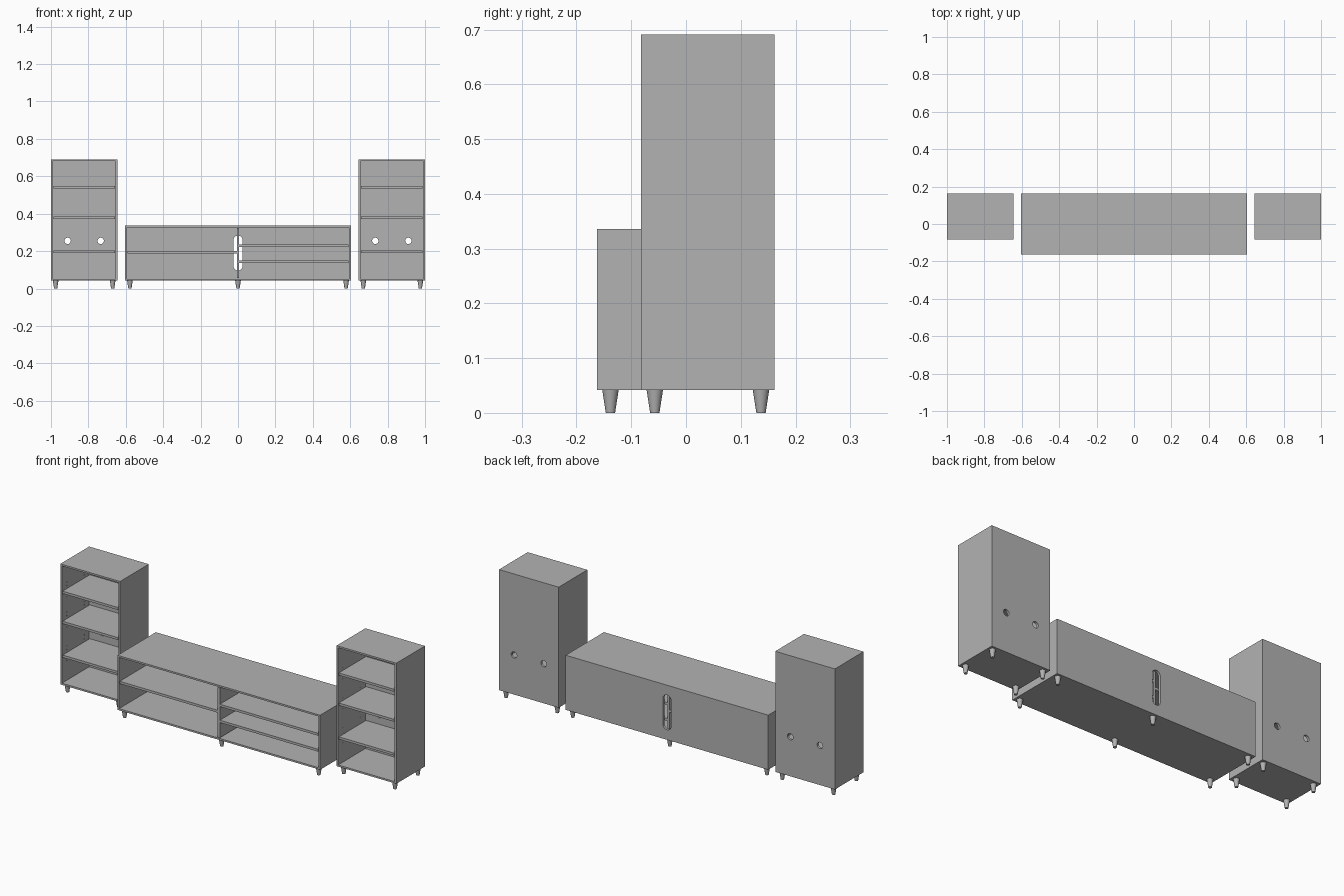
import bpy
import bmesh
from math import pi
from mathutils import Matrix, Vector

cube = bpy.data.objects.get("Cube")
if cube:
    bpy.data.objects.remove(cube)

BOARD = 0.013          # panel thickness
BASE, BACK = 0.042, 0.162
LEG_INSET = 0.025

grey = bpy.data.materials.new("grey_paint")
grey.use_nodes = True
grey.diffuse_color = (0.45, 0.45, 0.45, 1)
grey.node_tree.nodes["Principled BSDF"].inputs["Base Color"].default_value = grey.diffuse_color


def finish(bm, name):
    mesh = bpy.data.meshes.new(name)
    bm.to_mesh(mesh)
    bm.free()
    mesh.materials.append(grey)
    obj = bpy.data.objects.new(name, mesh)
    bpy.context.collection.objects.link(obj)
    return obj


def add_box(bm, low, high):
    low, high = Vector(low), Vector(high)
    matrix = Matrix.Translation((low + high) / 2) @ Matrix.Diagonal((high - low).to_4d())
    bmesh.ops.create_cube(bm, size=1, matrix=matrix)


def box(name, low, high):
    bm = bmesh.new()
    add_box(bm, low, high)
    return finish(bm, name)


def add_rod(bm, centre, radius, length, axis):
    turn = Matrix.Rotation(pi / 2, 4, axis)
    bmesh.ops.create_cone(bm, cap_ends=True, segments=24, radius1=radius, radius2=radius,
                          depth=length, matrix=Matrix.Translation(centre) @ turn)


def carcass(name, low, high):
    """Open-fronted cabinet: the front face is inset and pushed towards the back."""
    bm = bmesh.new()
    add_box(bm, low, high)
    front = min(bm.faces, key=lambda f: f.calc_center_median().y)
    bmesh.ops.inset_region(bm, faces=[front], thickness=BOARD)
    depth = high[1] - low[1] - BOARD
    floor = bmesh.ops.extrude_discrete_faces(bm, faces=[front])["faces"][0]
    bmesh.ops.translate(bm, verts=floor.verts, vec=(0, depth, 0))
    return finish(bm, name)


def cut(target, bm, name):
    cutter = finish(bm, name)
    cutter.hide_render = True
    cutter.hide_viewport = True
    cutter.display_type = 'WIRE'
    mod = target.modifiers.new(name, 'BOOLEAN')
    mod.object = cutter
    mod.operation = 'DIFFERENCE'
    mod.solver = 'EXACT'


def leg(name, x, y):
    bm = bmesh.new()
    bmesh.ops.create_cone(bm, cap_ends=True, segments=24, radius1=0.0085, radius2=0.015,
                          depth=BASE, matrix=Matrix.Translation((x, y, BASE / 2)))
    obj = finish(bm, name)
    bpy.ops.object.select_all(action='DESELECT')
    obj.select_set(True)
    bpy.context.view_layer.objects.active = obj
    bpy.ops.object.shade_smooth_by_angle(angle=pi / 6)


def legs(name, xs, front):
    for x in xs:
        leg(name + "_front_leg", x, front + LEG_INSET)
        leg(name + "_back_leg", x, BACK - LEG_INSET)


def shelves(name, x0, x1, front, heights):
    for z in heights:
        box(name, (x0, front, z - BOARD / 2), (x1, BACK - BOARD, z + BOARD / 2))


# Tall bookcases on both sides
TOWER_FRONT, TOWER_TOP = -0.082, 0.691
for side, x0, x1 in (("left", 0.645, 1.0), ("right", -1.0, -0.645)):
    name = side + "_bookcase"
    body = carcass(name, (x0, TOWER_FRONT, BASE), (x1, BACK, TOWER_TOP))
    shelves(name + "_shelf", x0 + BOARD, x1 - BOARD, TOWER_FRONT, (0.197, 0.379, 0.541))
    legs(name, (x0 + LEG_INSET, x1 - LEG_INSET), TOWER_FRONT)

    # Cable holes in the back, and blind peg holes in the side panels
    holes = bmesh.new()
    middle = (x0 + x1) / 2
    for offset in (-0.0885, 0.0885):
        add_rod(holes, (middle + offset, BACK, 0.255), 0.017, 0.06, 'X')
    for x in (x0 + BOARD, x1 - BOARD):
        for y in (TOWER_FRONT + 0.04, BACK - 0.055):
            for centre in (0.197, 0.379, 0.541):
                for step in (-2, -1, 1, 2):
                    add_rod(holes, (x, y, centre + step * 0.02), 0.0025, 0.012, 'Y')
    cut(body, holes, name + "_hole_cutter")

# Low media console
HALF, FRONT, TOP = 0.603, -0.163, 0.336
console = carcass("console", (-HALF, FRONT, BASE), (HALF, BACK, TOP))
box("console_divider", (-BOARD / 2, FRONT, BASE + BOARD), (BOARD / 2, BACK - BOARD, TOP - BOARD))
shelves("console_right_shelf", -HALF + BOARD, -BOARD / 2, FRONT, (0.193,))
shelves("console_left_shelf", BOARD / 2, HALF - BOARD, FRONT, (0.143, 0.229))
legs("console", (-HALF + LEG_INSET, 0, HALF - LEG_INSET), FRONT)

# Round-ended cable slot in the console back
slot = bmesh.new()
for z in (0.12, 0.259):
    add_rod(slot, (0, BACK, z), 0.024, 0.05, 'X')
bmesh.ops.convex_hull(slot, input=slot.verts)
inner = [e for e in slot.edges if not e.link_faces]
bmesh.ops.delete(slot, geom=inner, context='EDGES')
hull = bmesh.new()
corners = [v.co.copy() for v in slot.verts]
slot.free()
for co in corners:
    hull.verts.new(co)
result = bmesh.ops.convex_hull(hull, input=hull.verts)
bmesh.ops.delete(hull, geom=list(set(result["geom_interior"])), context='VERTS')
cut(console, hull, "console_slot_cutter")
